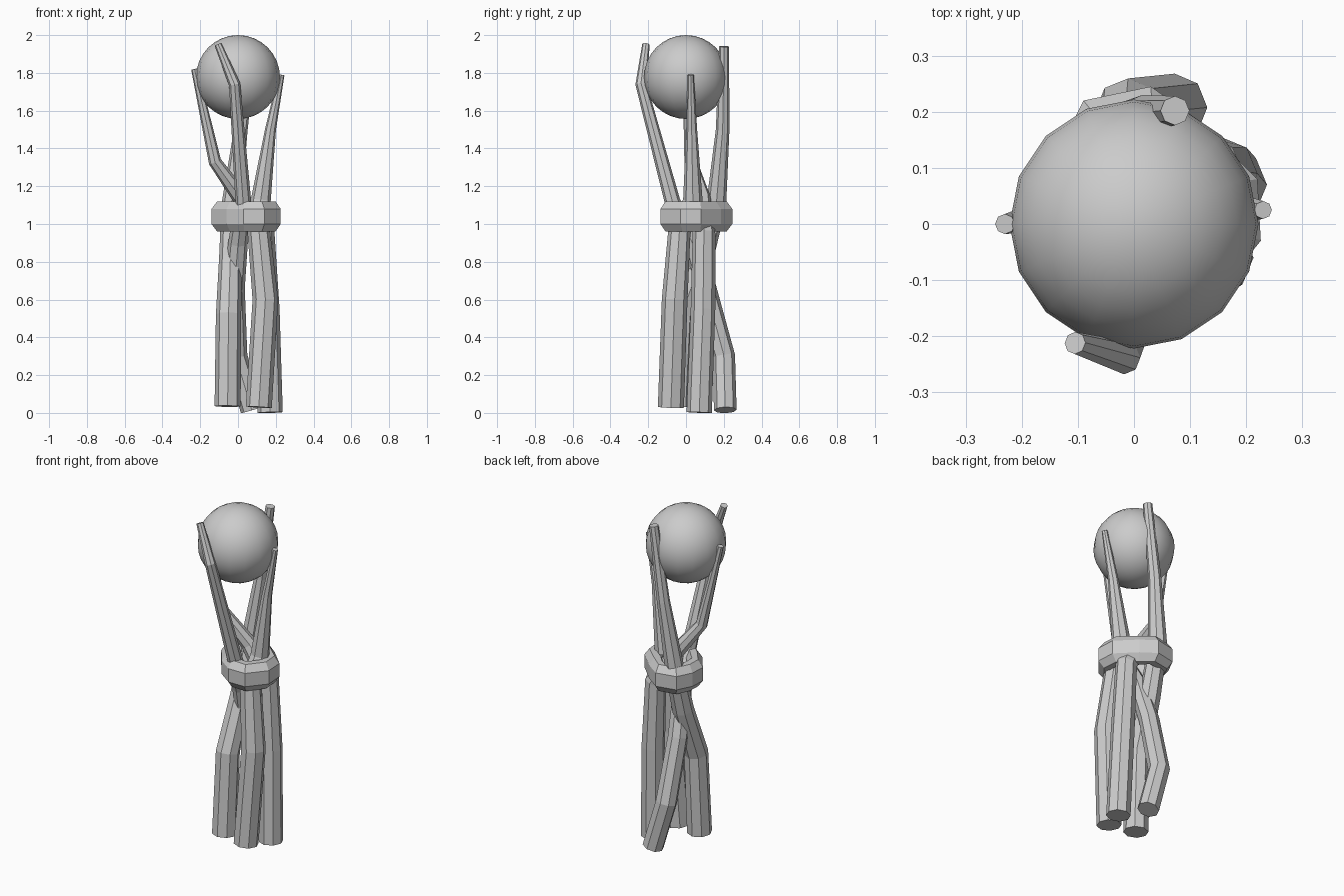
import bpy, bmesh
from math import cos, sin, tau
from mathutils import Vector

cube = bpy.data.objects.get("Cube")
if cube:
    bpy.data.objects.remove(cube, do_unlink=True)

grey = bpy.data.materials.new("plain_grey")
grey.use_nodes = True
grey.diffuse_color = (0.6, 0.6, 0.6, 1)
grey.node_tree.nodes["Principled BSDF"].inputs["Base Color"].default_value = (0.6, 0.6, 0.6, 1)


def finish(name, bm):
    bmesh.ops.recalc_face_normals(bm, faces=bm.faces)
    mesh = bpy.data.meshes.new(name)
    bm.to_mesh(mesh)
    bm.free()
    mesh.materials.append(grey)
    obj = bpy.data.objects.new(name, mesh)
    bpy.context.collection.objects.link(obj)
    return obj


def bridge(bm, a, b):
    n = len(a)
    for i in range(n):
        bm.faces.new((a[i], a[(i + 1) % n], b[(i + 1) % n], b[i]))


def stick(name, path, sides=8):
    """Tapered bent rod; each path entry is x, y, z, radius."""
    bm = bmesh.new()
    pts = [Vector(p[:3]) for p in path]
    rings = []
    for i, p in enumerate(pts):
        before = (p - pts[i - 1]).normalized() if i else Vector()
        after = (pts[i + 1] - p).normalized() if i + 1 < len(pts) else Vector()
        turn = Vector((0, 0, 1)).rotation_difference(before + after)
        ring = []
        for k in range(sides):
            a = tau * k / sides
            ring.append(bm.verts.new(p + turn @ Vector((cos(a), sin(a), 0)) * path[i][3]))
        rings.append(ring)
    for a, b in zip(rings, rings[1:]):
        bridge(bm, a, b)
    bm.faces.new(rings[0])
    bm.faces.new(rings[-1])
    return finish(name, bm)


# Four crossing rods, from foot to tip
stick("back_stick", [(-.055, -.05, .035, .069), (-.05, -.025, .52, .067), (-.04, .085, .82, .06),
                     (-.035, .16, 1.1, .053), (.015, .194, 1.5, .036), (.073, .202, 1.94, .026)])
stick("left_stick", [(.11, -.08, .03, .069), (.145, -.06, .6, .068), (.11, -.035, .96, .06),
                     (.12, .037, 1.12, .053), (.172, .03, 1.5, .029), (.23, .025, 1.79, .016)])
stick("right_stick", [(.17, .07, .002, .067), (.155, .09, .55, .065), (.135, .095, .95, .06),
                      (.015, .085, 1.14, .045), (-.122, .025, 1.33, .034), (-.23, 0, 1.82, .018)])
stick("front_stick", [(.073, .208, .015, .06), (-.01, .2, .3, .06), (-.02, .105, .66, .056),
                      (0, .035, .9, .052), (.028, -.072, 1.12, .042), (-.018, -.238, 1.74, .03),
                      (-.105, -.212, 1.95, .02)])

# Band wrapped around the crossing
outline = [(-.14, .04), (-.06, -.07), (.03, -.135), (.14, -.135), (.226, -.03),
           (.22, .08), (.115, .185), (.03, .245), (-.09, .22), (-.135, .13)]
profile = [(0, .04), (-.03, .08), (-.07, .08), (-.09, .04),
           (-.09, -.04), (-.07, -.08), (-.03, -.08), (0, -.04)]
centre = Vector((.042, .052, 1.04))
bm = bmesh.new()
sections = []
for x, y in outline:
    rim = Vector((x, y, centre.z))
    out = (rim - centre).normalized()
    sections.append([bm.verts.new(rim + out * r + Vector((0, 0, h))) for r, h in profile])
for i, section in enumerate(sections):
    bridge(bm, section, sections[(i + 1) % len(sections)])
finish("binding_band", bm)

# Ball held by the tips
bm = bmesh.new()
bmesh.ops.create_uvsphere(bm, u_segments=16, v_segments=16, radius=.222)
for f in bm.faces:
    f.smooth = True
ball = finish("ball", bm)
ball.location.z = 1.778
